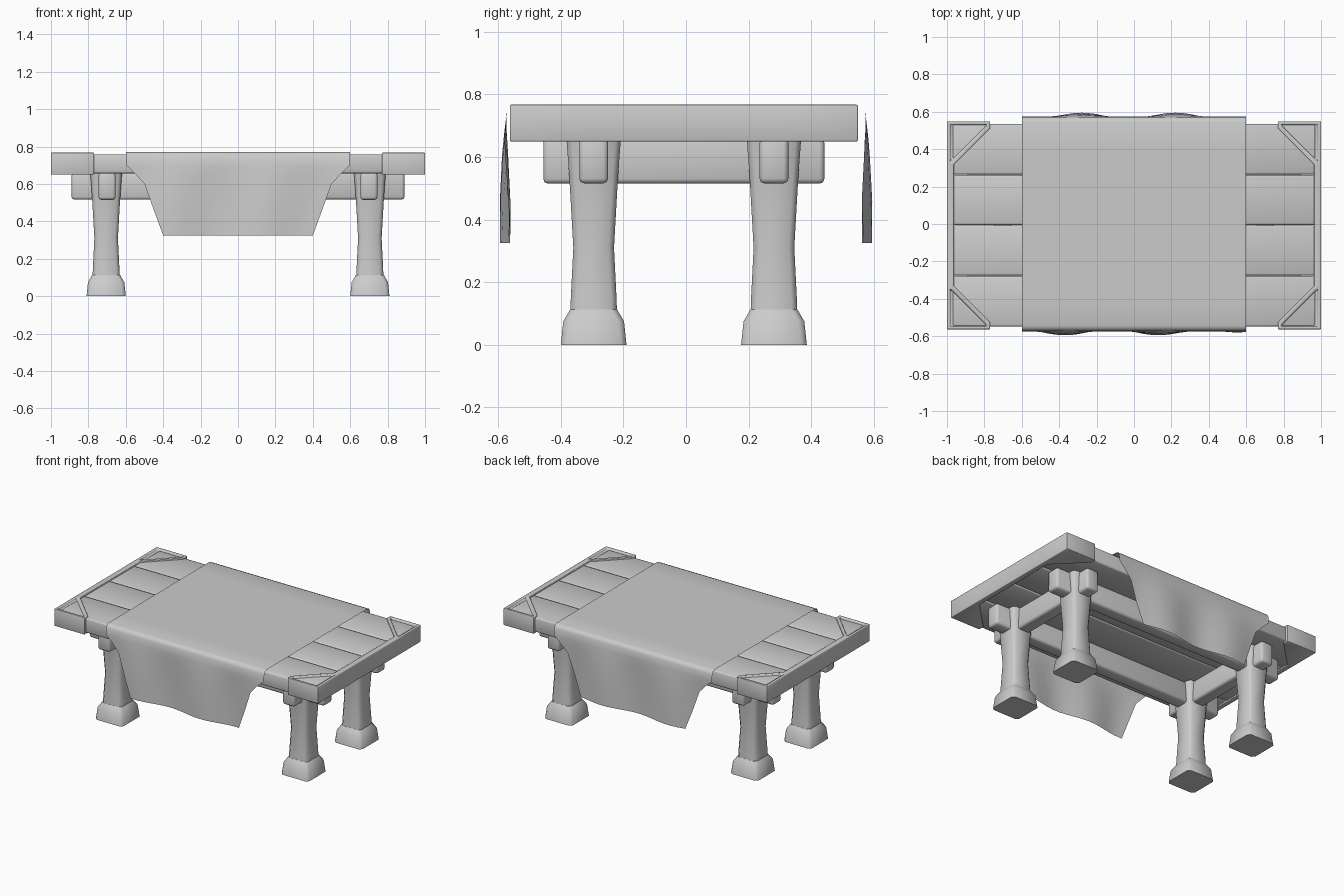
import bpy, bmesh, math

if "Cube" in bpy.data.objects:
    bpy.data.objects.remove(bpy.data.objects["Cube"])

YC = -0.007  # table centre in y (cloth makes the overall bounds symmetric)


def finish(name, bm, bevel=0.0, segs=2, angle=50):
    bmesh.ops.recalc_face_normals(bm, faces=bm.faces)
    me = bpy.data.meshes.new(name)
    bm.to_mesh(me)
    bm.free()
    ob = bpy.data.objects.new(name, me)
    bpy.context.collection.objects.link(ob)
    for p in me.polygons:
        p.use_smooth = True
    if bevel:
        m = ob.modifiers.new("bevel", 'BEVEL')
        m.width, m.segments = bevel, segs
        m.limit_method = 'ANGLE'
        m.angle_limit = math.radians(35)
    else:
        me.set_sharp_from_angle(angle=math.radians(angle))
    return ob


def box(name, x0, x1, y0, y1, z0, z1, bevel=0.012):
    bm = bmesh.new()
    bmesh.ops.create_cube(bm, size=1)
    for v in bm.verts:
        v.co = (x1 if v.co.x > 0 else x0, y1 if v.co.y > 0 else y0, z1 if v.co.z > 0 else z0)
    return finish(name, bm, bevel)


def loft(name, cx, cy, rings, bevel):
    # square sections (half x, half y, z) with chamfered corners
    bm = bmesh.new()
    loops = []
    for hx, hy, z in rings:
        c = 0.018
        pts = [(hx, hy - c), (hx - c, hy), (c - hx, hy), (-hx, hy - c),
               (-hx, c - hy), (c - hx, -hy), (hx - c, -hy), (hx, c - hy)]
        loops.append([bm.verts.new((cx + x, cy + y, z)) for x, y in pts])
    for a, b in zip(loops, loops[1:]):
        for i in range(8):
            j = (i + 1) % 8
            bm.faces.new((a[i], a[j], b[j], b[i]))
    bm.faces.new(loops[0])
    bm.faces.new(loops[-1])
    return finish(name, bm, bevel, angle=45)


# Table top planks
edges = [-0.543, -0.27, 0.0, 0.27, 0.543]
for i in range(4):
    box(f"plank_{i + 1}", -0.97, 0.97, YC + edges[i] + 0.002, YC + edges[i + 1] - 0.002,
        0.657, 0.757, 0.01)

# Legs and feet
for sx in (-1, 1):
    for sy in (-1, 1):
        tag = f"{'right' if sx > 0 else 'left'}_{'back' if sy > 0 else 'front'}"
        cx, cy = sx * 0.705, YC + sy * 0.288
        loft(f"leg_{tag}", cx, cy, [(0.073, 0.075, 0.09), (0.071, 0.073, 0.15), (0.063, 0.065, 0.31),
                                    (0.076, 0.078, 0.54), (0.085, 0.087, 0.66)], 0)
        loft(f"foot_{tag}", cx, cy, [(0.105, 0.105, 0.0), (0.097, 0.097, 0.075),
                                     (0.075, 0.075, 0.113)], 0)

# Crossed support beams passing through the legs
for s, side in ((-1, "front"), (1, "back")):
    y = YC + s * 0.288
    box(f"long_beam_{side}", -0.89, 0.89, y - 0.046, y + 0.046, 0.516, 0.66, 0.015)
for s, side in ((-1, "left"), (1, "right")):
    x = s * 0.7
    box(f"cross_beam_{side}", x - 0.046, x + 0.046, YC - 0.449, YC + 0.449, 0.515, 0.66, 0.015)

# End bands with recessed triangular corner plates
for sx, side in ((-1, "left"), (1, "right")):
    bm = bmesh.new()
    H = 0.556

    def corner(sy):
        pts = [(0.77, H), (1, H), (1, 0.325), (0.963, 0.325), (0.77, 0.518)]
        return [bm.verts.new((sx * x, YC + sy * y, 0.767)) for x, y in pts]
    a, b = corner(1), corner(-1)
    plates = [bm.faces.new(a), bm.faces.new(b)]
    strip = bm.faces.new((a[2], a[3], b[3], b[2]))
    bmesh.ops.recalc_face_normals(bm, faces=bm.faces)
    geo = bmesh.ops.extrude_face_region(bm, geom=plates + [strip], use_keep_orig=True)
    for e in geo["geom"]:
        if isinstance(e, bmesh.types.BMVert):
            e.co.z = 0.65
    bmesh.ops.recalc_face_normals(bm, faces=bm.faces)
    for f in plates:
        bmesh.ops.inset_individual(bm, faces=[f], thickness=0.022, depth=0)
        bmesh.ops.inset_individual(bm, faces=[f], thickness=0.006, depth=-0.014)
    finish(f"end_band_{side}", bm, 0.007)

# Cloth runner: rows are (distance from centre, z, half width, ripple)
half = [(0.40, 0.771, 0.6, 0), (0.545, 0.771, 0.6, 0), (0.562, 0.765, 0.6, 0),
        (0.572, 0.745, 0.6, 0), (0.576, 0.70, 0.598, 0.002), (0.577, 0.655, 0.55, 0.006),
        (0.578, 0.60, 0.50, 0.01), (0.578, 0.46, 0.45, 0.017), (0.578, 0.325, 0.40, 0.017)]
rows = [(-1, r) for r in reversed(half)] + [(1, r) for r in half]
N = 16
bm = bmesh.new()
grid = []
for s, (d, z, w, amp) in rows:
    phase = 0.13 if s < 0 else -0.28
    line = []
    for i in range(N + 1):
        x = w * (2 * i / N - 1)
        wave = amp * math.cos((x - phase) * 2 * math.pi / 0.5)
        line.append(bm.verts.new((x, s * (d + wave), z)))
    grid.append(line)
# centre the order front hem -> top -> back hem
for a, b in zip(grid[:len(half)], grid[1:len(half)]):
    for i in range(N):
        bm.faces.new((a[i], a[i + 1], b[i + 1], b[i]))
for a, b in zip(grid[len(half) - 1:], grid[len(half):]):
    for i in range(N):
        bm.faces.new((a[i], a[i + 1], b[i + 1], b[i]))
finish("cloth_runner", bm, 0, angle=60)
